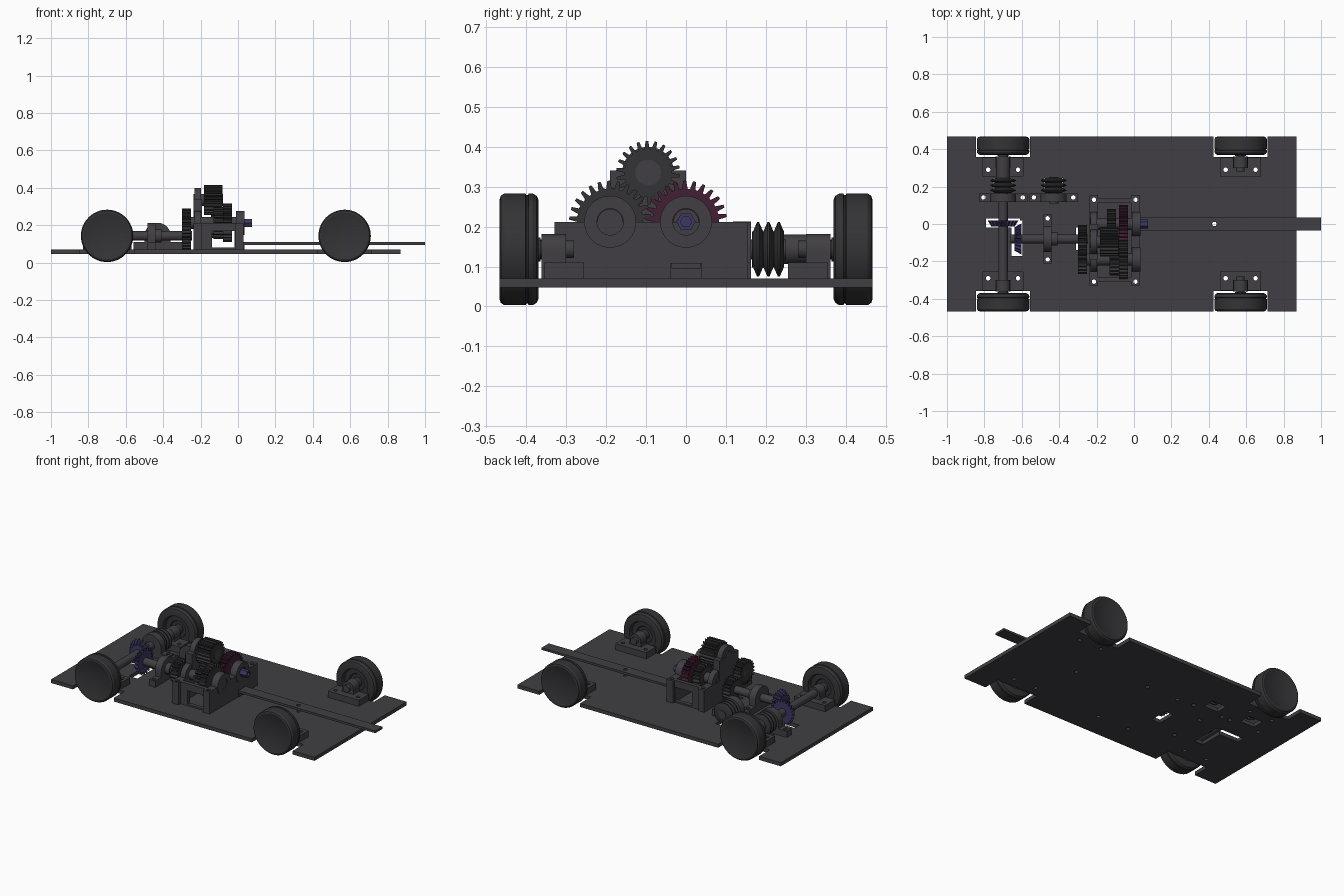
import bpy, bmesh, math

cube = bpy.data.objects.get("Cube")
if cube:
    bpy.data.objects.remove(cube)


def material(name, rgb):
    m = bpy.data.materials.new(name)
    m.use_nodes = True
    m.diffuse_color = (*rgb, 1)
    m.node_tree.nodes["Principled BSDF"].inputs["Base Color"].default_value = (*rgb, 1)
    return m


GREY = material("dark grey", (0.052, 0.049, 0.056))
BLACK = material("charcoal", (0.034, 0.034, 0.037))
PLUM = material("plum", (0.055, 0.014, 0.035))
BLUE = material("slate blue", (0.045, 0.04, 0.12))

# Local (u, v, along) to world for each part axis
AXES = {"x": lambda u, v, w: (w, u, v),
        "y": lambda u, v, w: (u, w, v),
        "z": lambda u, v, w: (u, v, w)}
parts = []


def finish(name, bm, mat, axis="z", loc=(0, 0, 0)):
    for v in bm.verts:
        p = AXES[axis](*v.co)
        v.co = [a + b for a, b in zip(p, loc)]
    bmesh.ops.recalc_face_normals(bm, faces=bm.faces)
    mesh = bpy.data.meshes.new(name)
    bm.to_mesh(mesh)
    bm.free()
    ob = bpy.data.objects.new(name, mesh)
    bpy.context.collection.objects.link(ob)
    mesh.materials.append(mat)
    parts.append(ob)
    return ob


def prism(name, pts, w0, w1, axis, mat, loc=(0, 0, 0), taper=1):
    bm = bmesh.new()
    a = [bm.verts.new((u, v, w0)) for u, v in pts]
    b = [bm.verts.new((u * taper, v * taper, w1)) for u, v in pts]
    bm.faces.new(a)
    bm.faces.new(b)
    for i in range(len(pts)):
        j = (i + 1) % len(pts)
        bm.faces.new((a[i], a[j], b[j], b[i]))
    return finish(name, bm, mat, axis, loc)


def box(name, x0, x1, y0, y1, z0, z1, mat=GREY):
    return prism(name, [(x0, y0), (x1, y0), (x1, y1), (x0, y1)], z0, z1, "z", mat)


def lathe(name, prof, axis, loc, mat, seg=48, side=1):
    bm = bmesh.new()
    vs = [bm.verts.new((r, 0, t * side)) for r, t in prof]
    es = [bm.edges.new(p) for p in zip(vs, vs[1:])]
    bmesh.ops.spin(bm, geom=vs + es, axis=(0, 0, 1), cent=(0, 0, 0),
                   angle=math.tau, steps=seg, use_merge=False)
    bmesh.ops.remove_doubles(bm, verts=bm.verts, dist=1e-5)
    return finish(name, bm, mat, axis, loc)


def rod(name, r, a, b, axis, loc, mat=GREY, seg=32):
    return lathe(name, [(0, a), (r, a), (r, b), (0, b)], axis, loc, mat, seg)


def ring(name, r, hole, a, b, axis, loc, mat=GREY):
    return lathe(name, [(hole, a), (r, a), (r, b), (hole, b), (hole, a)], axis, loc, mat)


def gear(name, r, teeth, a, b, axis, loc, mat=BLACK, depth=0.02, taper=1):
    pts = []
    for i in range(teeth):
        for f, rad in ((0, r - depth), (0.3, r - depth), (0.48, r), (0.78, r)):
            t = math.tau * (i + f) / teeth
            pts.append((rad * math.cos(t), rad * math.sin(t)))
    return prism(name, pts, a, b, axis, mat, loc, taper)


def arch(r, foot, height, centre):
    arc = [(r * math.cos(math.pi * i / 20), centre + r * math.sin(math.pi * i / 20))
           for i in range(21)]
    return [(-foot, 0), (foot, 0), (foot, height), (r, height)] + arc + [(-r, height), (-foot, height)]


def merge(name, obs):
    bm = bmesh.new()
    for ob in obs:
        bm.from_mesh(ob.data)
        parts.remove(ob)
        bpy.data.objects.remove(ob)
    return finish(name, bm, GREY)


def cut(ob, cutter):
    mod = ob.modifiers.new("cut", "BOOLEAN")
    mod.object, mod.solver, mod.use_self = cutter, "EXACT", True
    deps = bpy.context.evaluated_depsgraph_get()
    mesh = bpy.data.meshes.new_from_object(ob.evaluated_get(deps))
    ob.modifiers.clear()
    ob.data = mesh


FLOOR, HUB = 0.07, 0.143
REAR, FRONT, SHAFT_Y = -0.70, 0.57, -0.08
drilled = []

# Base plate with wheel notches and gear slots
plate = box("base_plate", -1, 0.87, -0.467, 0.467, 0.047, FLOOR)
slots = [box("slot", x - 0.145, x + 0.145, min(s * 0.358, s * 0.5), max(s * 0.358, s * 0.5), 0, 0.2)
         for x in (REAR, FRONT) for s in (-1, 1)]
slots += [box("slot", *b, 0, 0.2) for b in
          ((-0.79, -0.61, -0.02, 0.03), (-0.655, -0.595, -0.17, 0.02),
           (-0.31, -0.25, -0.14, -0.02), (-0.75, -0.65, 0.17, 0.245), (-0.48, -0.38, 0.17, 0.245))]
slot_cutter = merge("slot_cutter", slots)
cut(plate, slot_cutter)
drilled.append(plate)

# Wheels with their brackets
tyre = [(0, -0.006), (0.03, -0.006), (0.03, 0.03), (0.05, 0.03), (0.055, 0.02), (0.085, 0.02),
        (0.092, 0), (0.125, 0), (0.134, 0.004), (0.14, 0.014), (0.14, 0.024), (0.136, 0.026),
        (0.136, 0.03), (0.14, 0.032), (0.14, 0.085), (0.134, 0.094), (0.125, 0.097),
        (0.1, 0.09), (0.06, 0.083), (0.03, 0.08), (0, 0.079)]
for x, end in ((REAR, "rear"), (FRONT, "front")):
    for s, side in ((1, "left"), (-1, "right")):
        tag = f"{end}_{side}"
        lathe(f"{tag}_wheel", tyre, "y", (x, s * 0.37, HUB), BLACK, 64, s)
        lo, hi = sorted((s * 0.255, s * 0.355))
        drilled.append(box(f"{tag}_bracket_foot", x - 0.11, x + 0.11, lo, hi, FLOOR, 0.11))
        prism(f"{tag}_bracket", arch(0.038, 0.04, 0.06, HUB - FLOOR), s * 0.30, s * 0.362,
              "y", GREY, (x, 0, FLOOR))
        rod(f"{tag}_hub_pin", 0.022, s * 0.28, s * 0.38, "y", (x, 0, HUB))
rod("rear_axle", 0.025, -0.37, 0.37, "y", (REAR, 0, HUB))
ring("axle_sleeve", 0.037, 0.02, 0.24, 0.31, "y", (REAR, 0, HUB))

# Ribbed pulleys on their bearing stands
ribs = [(0, 0.165), (0.045, 0.165)]
for i in range(3):
    y = 0.168 + i * 0.026
    ribs += [(0.045, y), (0.068, y + 0.01), (0.068, y + 0.015), (0.045, y + 0.025)]
ribs += [(0, 0.246)]
for x, tag in ((REAR, "axle"), (-0.43, "idler")):
    lathe(f"{tag}_pulley", ribs, "y", (x, 0, HUB), BLACK)
    drilled.append(prism(f"{tag}_pulley_stand", arch(0.07, 0.13, 0.04, HUB - FLOOR),
                         0.118, 0.163, "y", GREY, (x, 0, FLOOR)))
rod("idler_pin", 0.025, 0.11, 0.25, "y", (-0.43, 0, HUB))

# Drive shaft, its stand and the bevel pair
rod("drive_shaft", 0.025, -0.66, -0.245, "x", (0, SHAFT_Y, HUB))
drilled.append(prism("shaft_stand", arch(0.07, 0.13, 0.04, HUB - FLOOR), -0.485, -0.44,
                     "x", GREY, (0, SHAFT_Y, FLOOR)))
ring("shaft_collar", 0.036, 0.02, -0.44, -0.41, "x", (0, SHAFT_Y, HUB))
gear("axle_bevel_gear", 0.083, 20, 0.02, -0.014, "y", (REAR, 0, HUB), BLUE, 0.016, 0.75)
gear("shaft_bevel_gear", 0.083, 20, -0.602, -0.64, "x", (0, SHAFT_Y, HUB), BLUE, 0.016, 0.75)

# Gearbox frame: two end walls and two side walls
UPPER = 0.212
drilled.append(prism("gearbox_rear_wall", [(-0.33, FLOOR), (0.155, FLOOR), (0.155, UPPER), (0, UPPER),
                     (0, 0.34), (-0.19, 0.34), (-0.19, UPPER), (-0.33, UPPER)],
                     -0.238, -0.192, "x", GREY))
drilled.append(box("gearbox_front_wall", -0.016, 0.03, -0.33, 0.155, FLOOR, UPPER))
window = box("window_cutter", -0.14, -0.02, -0.5, 0.5, 0.08, 0.168)
for y, tag in ((-0.31, "right"), (0.115, "left")):
    wall = box(f"gearbox_{tag}_wall", -0.195, -0.012, y, y + 0.025, FLOOR, UPPER)
    cut(wall, window)

# Gear shafts in ring bearings
LOW_R, LOW_L, TOP = (-0.19, 0.212), (0, 0.212), (-0.095, 0.335)
for (y, z), tag in ((LOW_R, "right"), (LOW_L, "left"), (TOP, "top")):
    loc = (0, y, z)
    ring(f"{tag}_rear_bearing", 0.065, 0.033, -0.232, -0.197, "x", loc)
    if tag != "top":
        ring(f"{tag}_front_bearing", 0.065, 0.033, -0.012, 0.034, "x", loc)
    ends = {"right": (-0.3, 0.03), "left": (-0.235, 0.025), "top": (-0.238, -0.08)}[tag]
    rod(f"{tag}_gear_shaft", 0.032, *ends, "x", loc)
lathe("input_socket", [(0, 0.05), (0.014, 0.05), (0.014, 0.074), (0.024, 0.074), (0.024, 0), (0, 0)],
      "x", (0, *LOW_L), BLUE, 6)

# Gear train
gear("left_large_gear", 0.103, 26, -0.08, -0.032, "x", (0, *LOW_L), PLUM)
gear("left_small_gear", 0.08, 20, -0.145, -0.095, "x", (0, *LOW_L))
gear("right_large_gear", 0.103, 26, -0.08, -0.032, "x", (0, *LOW_R))
gear("right_small_gear", 0.085, 20, -0.13, -0.08, "x", (0, *LOW_R))
gear("top_gear", 0.08, 22, -0.182, -0.083, "x", (0, *TOP))
gear("output_gear", 0.077, 20, -0.3, -0.25, "x", (0, *LOW_R))
gear("driven_gear", 0.075, 20, -0.3, -0.25, "x", (0, SHAFT_Y, HUB))

# Long flat bar
bar = box("long_bar", 0.02, 1, -0.036, 0.036, 0.095, 0.109)
drilled.append(bar)
box("bar_socket", -0.01, 0.034, -0.04, 0.04, FLOOR, 0.108)

# Screw holes through the plate and the feet
spots = [(x + d, s * 0.29) for x in (REAR, FRONT) for d in (-0.08, 0.08) for s in (-1, 1)]
spots += [(x + d, 0.142) for x in (REAR, -0.43) for d in (-0.105, 0.105)]
spots += [(-0.462, 0.03), (-0.462, -0.19), (0.43, 0)]
spots += [(x, y) for x in (-0.214, 0.008) for y in (-0.308, 0.13)]
screws = merge("screw_cutter", [rod("screw", 0.012, -0.1, 0.6, "z", (x, y, 0), GREY, 16) for x, y in spots])
for ob in drilled:
    cut(ob, screws)

# Remove the cutters and smooth the round parts
for ob in (slot_cutter, window, screws):
    parts.remove(ob)
    bpy.data.objects.remove(ob)
bpy.ops.object.select_all(action="DESELECT")
for ob in parts:
    ob.select_set(True)
bpy.context.view_layer.objects.active = parts[0]
bpy.ops.object.shade_smooth_by_angle(angle=math.radians(30))
